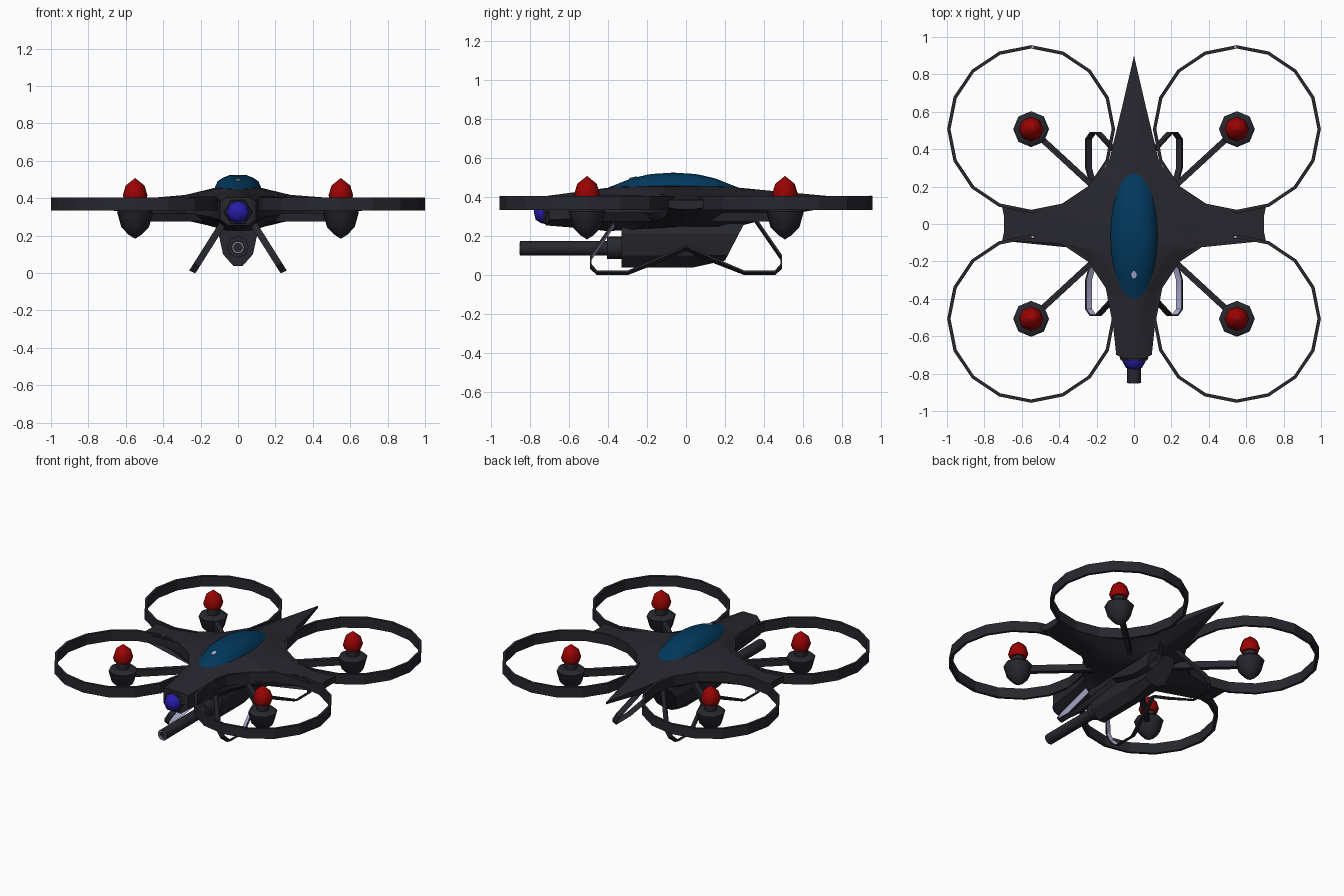
import bpy, bmesh, math
from mathutils import Vector, Matrix

if "Cube" in bpy.data.objects:
    bpy.data.objects.remove(bpy.data.objects["Cube"])


def material(name, rgb):
    m = bpy.data.materials.new(name)
    m.diffuse_color = (*rgb, 1)
    m.use_nodes = True
    m.node_tree.nodes["Principled BSDF"].inputs["Base Color"].default_value = m.diffuse_color
    return m


DARK = material("dark grey shell", (0.020, 0.020, 0.028))
RED = material("red rotor cap", (0.32, 0.001, 0.001))
BLUE = material("blue canopy", (0.0005, 0.040, 0.11))
LENS = material("violet lens", (0.022, 0.012, 0.40))
PALE = material("pale lavender", (0.42, 0.42, 0.66))


def finish(name, bm, mats, angle=30):
    bmesh.ops.remove_doubles(bm, verts=bm.verts, dist=1e-5)
    bmesh.ops.recalc_face_normals(bm, faces=bm.faces)
    me = bpy.data.meshes.new(name)
    bm.to_mesh(me)
    bm.free()
    ob = bpy.data.objects.new(name, me)
    bpy.context.collection.objects.link(ob)
    for m in mats:
        me.materials.append(m)
    bpy.ops.object.select_all(action='DESELECT')
    ob.select_set(True)
    bpy.context.view_layer.objects.active = ob
    if angle:
        bpy.ops.object.shade_smooth_by_angle(angle=math.radians(angle))
    return ob


def loft(name, sections, mats, angle=30, caps=True, around=False, rule=None):
    """Skin a list of closed cross-sections."""
    bm = bmesh.new()
    rows = [[bm.verts.new(p) for p in s] for s in sections]
    pairs = list(zip(rows, rows[1:])) + ([(rows[-1], rows[0])] if around else [])
    for a, b in pairs:
        n = len(a)
        for i in range(n):
            f = bm.faces.new((a[i], a[(i + 1) % n], b[(i + 1) % n], b[i]))
            if rule:
                f.material_index = rule(i)
    if caps and not around:
        bm.faces.new(rows[0])
        bm.faces.new(rows[-1])
    return finish(name, bm, mats, angle)


def lathe(name, profile, n, loc, mat, angle=50, axis='Z', closed=False):
    """Turn (radius, height) points about an axis."""
    rot = Matrix.Rotation(math.pi / 2, 3, 'X') if axis == '-Y' else Matrix.Identity(3)
    secs = []
    for r, h in profile:
        r = max(r, 1e-4)
        secs.append([rot @ Vector((r * math.cos(2 * math.pi * k / n),
                                   r * math.sin(2 * math.pi * k / n), h)) + Vector(loc)
                     for k in range(n)])
    return loft(name, secs, [mat], angle, around=closed)


# Hull: outline (x, y, top z, bottom z, matching angle on the canopy rim)
half = [(0, .90, .39, .375, 90), (.065, .62, .395, .355, 78), (.13, .35, .40, .33, 66),
        (.15, .31, .405, .33, 56), (.26, .175, .405, .33, 42), (.38, .105, .40, .335, 28),
        (.54, .07, .395, .335, 18), (.705, .09, .385, .345, 9), (.695, .04, .385, .337, 3)]
half += [(.695, -.04, .385, .337, -3), (.705, -.09, .385, .345, -9), (.54, -.06, .395, .335, -18),
         (.38, -.105, .40, .335, -28), (.26, -.18, .405, .32, -42), (.145, -.33, .41, .30, -56),
         (.125, -.42, .41, .29, -66), (.095, -.70, .385, .285, -80), (.055, -.72, .405, .255, -85),
         (0, -.72, .405, .255, -90)]
outline = half + [(-x, y, zt, zb, 180 - a) for x, y, zt, zb, a in half[-2:0:-1]]


def rim(a, k=1.0):
    a = math.radians(a)
    return Vector((.125 * k * math.cos(a), -.065 + .335 * k * math.sin(a),
                   .447 + .008 * abs(math.cos(a))))


rings = [[] for _ in range(6)]
for x, y, zt, zb, a in outline:
    r = rim(a)
    s = math.sin(math.radians(a))
    low = .25 - .025 * max(0, -s)
    mx, my = r.x + .3 * (x - r.x), r.y + .3 * (y - r.y)
    blend = .4 + .3 * s * s
    rings[0].append(r)
    rings[1].append((mx, my, zt + blend * (r.z - zt)))
    rings[2].append((x, y, zt))
    rings[3].append((x, y, zb))
    rings[4].append((mx, my, zb + .6 * (low - zb)))
    rings[5].append((r.x, r.y, low))
loft("hull", rings, [DARK], 35)

# Canopy: blue dome, steep at the sides and gently sloped fore and aft
dome = []
for k, side, end in ((1.0, 0, 0), (.87, .5, .22), (.64, .78, .62), (.38, .97, .88), (.01, 1, 1)):
    sec = []
    for p in outline:
        s2 = math.sin(math.radians(p[4])) ** 2
        v = rim(p[4], k)
        v.z += (.524 - v.z) * (side + (end - side) * s2) + .001
        sec.append(v)
    dome.append(sec)
loft("canopy", dome, [BLUE], 40)
stud = lathe("canopy_stud", [(.015, -.004), (.015, .004), (0, .004)], 8, (0, 0, 0), PALE)
stud.location = (0, -.27, .498)
stud.scale.y = 1.4
stud.rotation_euler.x = .2

# Nose camera
lathe("camera_housing", [(.078, 0), (.07, .02), (.0, .02)], 6, (0, -.71, .325), DARK, 20, '-Y')
lathe("camera_lens", [(.062, 0), (.06, .025), (.042, .055), (0, .065)], 8, (0, -.715, .325),
      LENS, 50, '-Y')

# Four rotor units: guard, motor pod, cap, arm
CX, CY = .55, .507
for sx, nx in ((-1, "left"), (1, "right")):
    for sy, ny in ((-1, "front"), (1, "back")):
        tag = ny + "_" + nx
        c = (sx * CX, sy * CY, 0)
        lathe(tag + "_guard", [(.449, .333), (.449, .405), (.431, .405), (.431, .333)],
              16, c, DARK, 20, closed=True)
        lathe(tag + "_guard_stud", [(.007, .40), (.007, .407), (0, .407)], 6,
              (c[0] - sx * .008, c[1] + .438, 0), PALE, 0)
        lathe(tag + "_motor_pod", [(0, .183), (.035, .205), (.074, .245), (.096, .325),
                                   (.08, .34), (.042, .34), (.042, .40), (0, .40)], 8, c, DARK)
        lathe(tag + "_rotor_cap", [(0, .386), (.056, .386), (.066, .415), (.05, .468),
                                   (0, .508)], 8, c, RED)
        d = Vector(c).normalized()
        side = Vector((-d.y, d.x, 0)) * .016
        secs = []
        for t in (.08, .70):
            secs.append([d * t + side * u + Vector((0, 0, z))
                         for u, z in ((-1, .275), (1, .275), (1, .322), (-1, .322))])
        loft(tag + "_arm", secs, [DARK], 0)

# Gun slung under the hull, with a pale muzzle liner
right = [(.085, .265), (.105, .215), (.08, .10), (.025, .038)]
prof = right + [(-x, z) for x, z in reversed(right)]
secs = [[(x, y, z) for x, z in prof] for y in (-.33, .03)]
secs.append([(x, .2 + (max(z, .075) - .075) * .52, max(z, .075)) for x, z in prof])
loft("gun_body", secs, [DARK], 20)
lathe("gun_collar", [(.058, 0), (.058, .08), (0, .08)], 8, (0, -.325, .14), DARK, 50, '-Y')
lathe("gun_barrel", [(.037, 0), (.037, .46), (.027, .46), (.027, .42), (0, .42)], 12,
      (0, -.39, .137), DARK, 40, '-Y')
lathe("muzzle_liner", [(.03, .455), (.03, .462), (.024, .462), (.024, .455)], 12,
      (0, -.39, .137), PALE, 40, '-Y', closed=True)

# Landing gear: ribbon loops in a plane leaning outwards
path = [(-.35, .29), (-.395, .225), (-.488, .09), (-.488, .045), (-.455, .008),
        (-.30, .008), (-.12, .085), (0, .14)]
across = Vector((.84, 0, .54)) * .018


def place(y, z):
    return Vector((.248 - .63 * z, y, z))


for sx, nx in ((-1, "left"), (1, "right")):
    for sy, ny in ((1, "front"), (-1, "back")):
        secs = []
        for i, (y, z) in enumerate(path):
            a, b = path[max(i - 1, 0)], path[min(i + 1, len(path) - 1)]
            t = Vector((b[0] - a[0], b[1] - a[1])).normalized() * .005
            inner, outer = place(y - t.y, z + t.x), place(y + t.y, z - t.x)
            sec = [inner - across, inner + across, outer + across, outer - across]
            secs.append([(v.x * sx, v.y * sy, max(v.z, 0)) for v in sec])
        # inner ribbon faces of the front pair are pale
        loft(ny + "_" + nx + "_landing_leg", secs, [DARK, PALE], 30,
             rule=(lambda k: 1 if k == 0 else 0) if ny == "front" else None)
